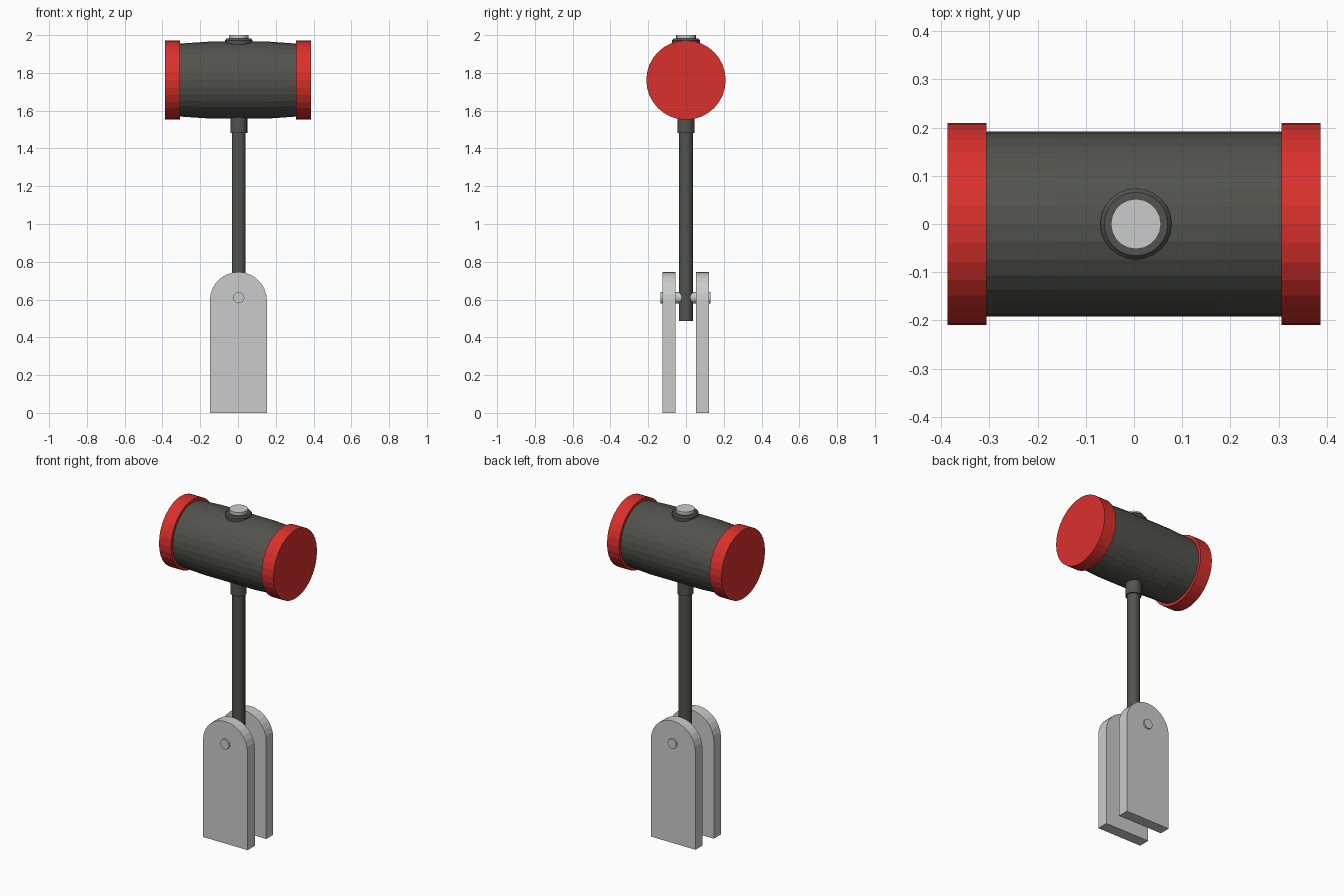
import bpy, bmesh, math
from mathutils import Matrix

if "Cube" in bpy.data.objects:
    bpy.data.objects.remove(bpy.data.objects["Cube"])

OFF = 0.004      # small x offset of the shaft and bracket
HEAD_Z = 1.762


def material(name, rgb):
    m = bpy.data.materials.new(name)
    m.diffuse_color = (*rgb, 1)
    m.use_nodes = True
    m.node_tree.nodes["Principled BSDF"].inputs["Base Color"].default_value = m.diffuse_color
    return m


RED = material("red", (0.70, 0.03, 0.025))
DARK = material("dark_grey", (0.085, 0.085, 0.075))


def finish(name, bm, mat=None):
    bmesh.ops.recalc_face_normals(bm, faces=bm.faces)
    me = bpy.data.meshes.new(name)
    bm.to_mesh(me)
    bm.free()
    ob = bpy.data.objects.new(name, me)
    bpy.context.collection.objects.link(ob)
    if mat:
        me.materials.append(mat)
    return ob


def loft(name, sections, sides, matrix, mat=None):
    """Closed tube from (height, x radius, y radius) sections along local z."""
    bm = bmesh.new()
    rings = []
    for h, rx, ry in sections:
        rings.append([bm.verts.new((rx * math.cos(a), ry * math.sin(a), h))
                      for a in (2 * math.pi * i / sides for i in range(sides))])
    for a, b in zip(rings, rings[1:]):
        for i in range(sides):
            j = (i + 1) % sides
            bm.faces.new((a[i], a[j], b[j], b[i]))
    bm.faces.new(rings[0])
    bm.faces.new(rings[-1])
    bm.transform(matrix)
    return finish(name, bm, mat)


def turned(name, profile, sides, matrix, mat=None):
    return loft(name, [(h, r, r) for h, r in profile], sides, matrix, mat)


along_x = Matrix.Translation((0, 0, HEAD_Z)) @ Matrix.Rotation(math.pi / 2, 4, 'Y')
upright = Matrix.Translation((OFF, 0, 0))
along_y = Matrix.Translation((OFF, 0, 0.61)) @ Matrix.Rotation(-math.pi / 2, 4, 'X')

# Barrel of the head, bulging only vertically
loft("head_barrel", [(-0.31, 0.193, 0.192), (-0.16, 0.203, 0.192),
                     (0.17, 0.203, 0.192), (0.31, 0.193, 0.192)], 32, along_x, DARK)

# Red striking caps
for side, name in ((-1, "left_cap"), (1, "right_cap")):
    turned(name, [(side * 0.306, 0.21), (side * 0.387, 0.21)], 32, along_x, RED)

# Shaft, lower collar, top flange and plug
turned("shaft", [(0.487, 0.037), (1.60, 0.037)], 20, upright, DARK)
turned("lower_collar", [(1.483, 0.045), (1.60, 0.045)], 20, upright, DARK)
turned("top_flange", [(1.93, 0.074), (1.972, 0.074), (1.981, 0.066)], 24, upright, DARK)
turned("top_plug", [(1.95, 0.052), (2.0, 0.052)], 20, upright)

# Round-topped bracket plates
for y0, y1, name in ((-0.125, -0.056, "front_plate"), (0.054, 0.121, "back_plate")):
    bm = bmesh.new()
    r = 0.151
    outline = [(-r, 0), (r, 0)]
    outline += [(r * math.cos(math.pi * i / 14), 0.595 + r * math.sin(math.pi * i / 14))
                for i in range(15)]
    face = bm.faces.new([bm.verts.new((x + OFF / 2, y0, z)) for x, z in outline])
    ext = bmesh.ops.extrude_face_region(bm, geom=[face], use_keep_orig=True)
    verts = [g for g in ext["geom"] if isinstance(g, bmesh.types.BMVert)]
    bmesh.ops.translate(bm, verts=verts, vec=(0, y1 - y0, 0))
    finish(name, bm)

# Pivot pin
turned("pivot_pin", [(-0.135, 0.03), (0.13, 0.03)], 12, along_y)
